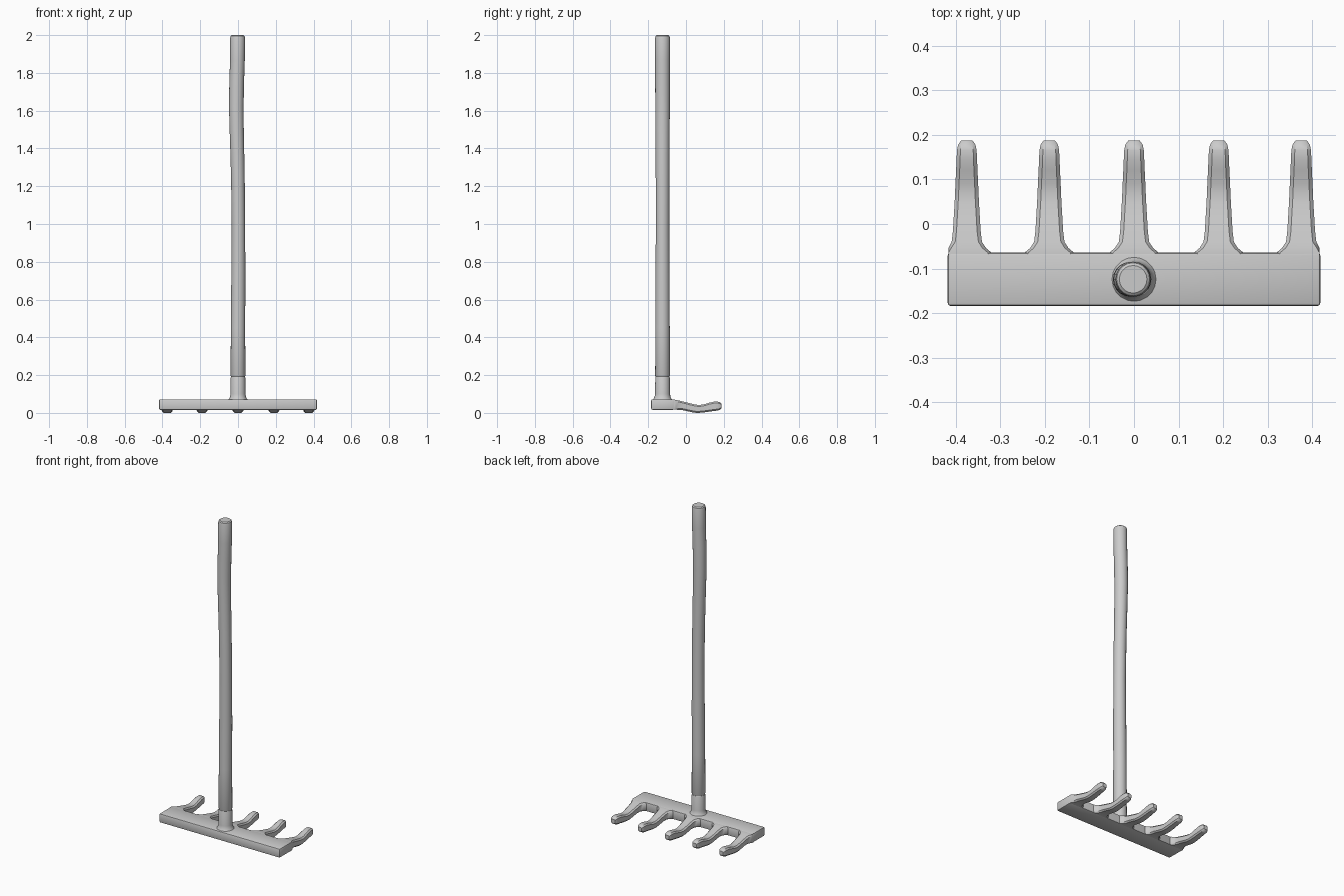
import bpy, bmesh, math

if "Cube" in bpy.data.objects:
    bpy.data.objects.remove(bpy.data.objects["Cube"])


def finish(bm, name, angle=35):
    bmesh.ops.recalc_face_normals(bm, faces=bm.faces[:])
    me = bpy.data.meshes.new(name)
    bm.to_mesh(me)
    bm.free()
    ob = bpy.data.objects.new(name, me)
    bpy.context.collection.objects.link(ob)
    bpy.ops.object.select_all(action='DESELECT')
    ob.select_set(True)
    bpy.context.view_layer.objects.active = ob
    bpy.ops.object.shade_smooth_by_angle(angle=math.radians(angle))
    return ob


def loft(name, rings):
    """Skin a list of equal-sized point rings and cap both ends."""
    bm = bmesh.new()
    loops = [[bm.verts.new(p) for p in ring] for ring in rings]
    n = len(loops[0])
    for a, b in zip(loops, loops[1:]):
        for i in range(n):
            j = (i + 1) % n
            bm.faces.new((a[i], a[j], b[j], b[i]))
    bm.faces.new(loops[0])
    bm.faces.new(loops[-1])
    return finish(bm, name)


def pole(name, stations, n=20, y=-0.124):
    """Round pole from (z, x centre, radius) stations."""
    return loft(name, [[(cx + r * math.cos(2 * math.pi * i / n),
                         y + r * math.sin(2 * math.pi * i / n), z)
                        for i in range(n)] for z, cx, r in stations])


# Head bar
bm = bmesh.new()
bmesh.ops.create_cube(bm, size=1)
for v in bm.verts:
    v.co = (v.co.x * 0.836, -0.124 + v.co.y * 0.12, 0.044 + v.co.z * 0.056)
bmesh.ops.bevel(bm, geom=bm.edges[:], offset=0.007, segments=2, profile=0.5,
                affect='EDGES')
finish(bm, "head_bar")

# Tines: (y, half width, bottom z, top z), flared at the root, dipping then rising
TINE = [(-0.078, 0.060, 0.017, 0.071), (-0.064, 0.055, 0.017, 0.0705),
        (-0.054, 0.043, 0.017, 0.069), (-0.040, 0.034, 0.016, 0.066),
        (-0.015, 0.031, 0.014, 0.060), (0.020, 0.029, 0.006, 0.051),
        (0.045, 0.0275, 0.001, 0.045), (0.065, 0.0265, 0.000, 0.042),
        (0.090, 0.0255, 0.002, 0.044), (0.120, 0.0240, 0.006, 0.053),
        (0.145, 0.0230, 0.010, 0.059), (0.165, 0.0220, 0.012, 0.060),
        (0.178, 0.0195, 0.016, 0.057), (0.187, 0.0130, 0.024, 0.049)]


def tine_ring(x, y, w, z0, z1):
    c = min(0.008, w * 0.35)
    pts = [(-w + c, z0), (w - c, z0), (w, z0 + c), (w, z1 - c),
           (w - c, z1), (-w + c, z1), (-w, z1 - c), (-w, z0 + c)]
    return [(max(-0.416, min(0.416, x + px)), y, pz) for px, pz in pts]


for k, x in enumerate((-0.375, -0.19, 0, 0.19, 0.375)):
    loft(f"tine_{k + 1}", [tine_ring(x, *s) for s in TINE])

# Socket with a flared foot
pole("socket", [(0.068, 0, 0.052), (0.074, 0, 0.048), (0.082, 0, 0.043),
                (0.10, 0, 0.0395), (0.187, 0, 0.0385), (0.193, 0, 0.036)])

# Slightly crooked wooden handle
pole("handle", [(0.19, 0, 0.036), (0.197, 0, 0.039), (0.45, 0, 0.038),
                (0.75, 0.002, 0.037), (1.0, 0.002, 0.0355), (1.2, 0.000, 0.036),
                (1.35, -0.003, 0.0365), (1.5, -0.007, 0.0375),
                (1.62, -0.009, 0.0385), (1.75, -0.007, 0.039),
                (1.87, -0.003, 0.039), (1.985, -0.002, 0.0395),
                (1.995, -0.002, 0.037), (2.0, -0.002, 0.031)])
